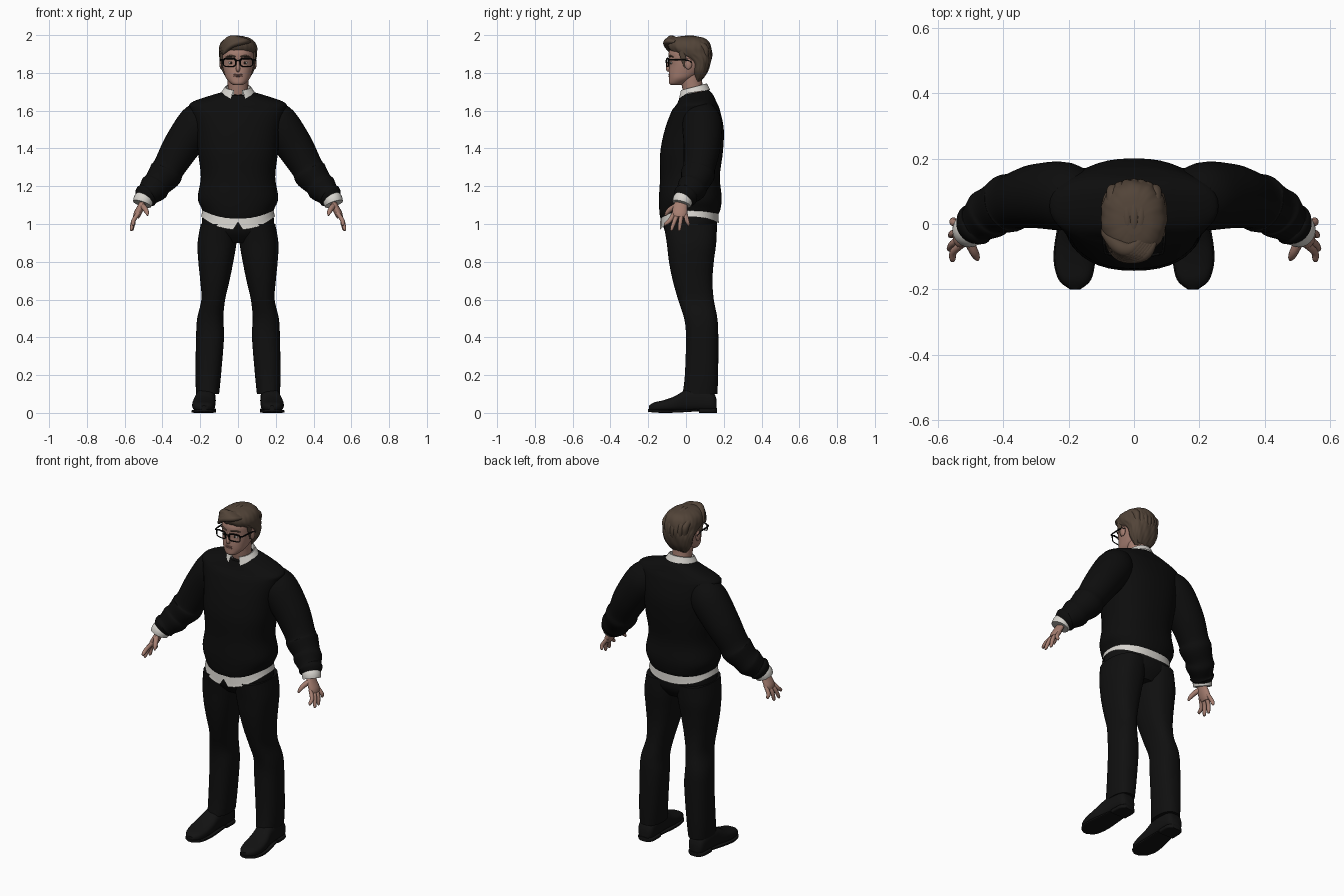
import bpy
import bmesh
from math import sin, cos, pi, tau, radians, copysign
from mathutils import Vector

cube = bpy.data.objects.get("Cube")
if cube:
    bpy.data.objects.remove(cube)


def material(name, r, g, b):
    mat = bpy.data.materials.new(name)
    mat.use_nodes = True
    mat.diffuse_color = (r, g, b, 1)
    shader = mat.node_tree.nodes["Principled BSDF"]
    shader.inputs["Base Color"].default_value = (r, g, b, 1)
    shader.inputs["Roughness"].default_value = 0.8
    return mat


SKIN = material("skin", .38, .21, .165)
LIPS = material("lips", .27, .13, .11)
HAIR = material("brown hair", .085, .058, .04)
WOOL = material("black wool", .004, .004, .004)
CLOTH = material("black trousers", .005, .005, .005)
LEATHER = material("black leather", .006, .006, .006)
SHIRT = material("white shirt", .68, .66, .62)
FRAME = material("black frames", .003, .003, .003)
WHITE = material("eye white", .5, .46, .43)
IRIS = material("dark iris", .02, .014, .01)

parts = []


def loft(name, rings, mat, wrap=True, caps=True, loop=False):
    """Skin a list of equal point rings; loop joins the last ring to the first."""
    bm = bmesh.new()
    rows = [[bm.verts.new(p) for p in ring] for ring in rings]
    pairs = list(zip(rows, rows[1:]))
    if loop:
        pairs.append((rows[-1], rows[0]))
    n = len(rows[0])
    for a, b in pairs:
        for i in range(n if wrap else n - 1):
            j = (i + 1) % n
            bm.faces.new((a[i], a[j], b[j], b[i]))
    if caps and wrap and not loop:
        bm.faces.new(rows[0])
        bm.faces.new(rows[-1])
    bmesh.ops.recalc_face_normals(bm, faces=bm.faces)
    mesh = bpy.data.meshes.new(name)
    bm.to_mesh(mesh)
    bm.free()
    mesh.materials.append(mat)
    obj = bpy.data.objects.new(name, mesh)
    bpy.context.collection.objects.link(obj)
    parts.append(obj)
    return obj


def smooth(rows, steps=5):
    """Catmull-Rom interpolation through tuples of numbers."""
    pts = [rows[0], *rows, rows[-1]]
    out = []
    for a, b, c, d in zip(pts, pts[1:], pts[2:], pts[3:]):
        for k in range(steps):
            t = k / steps
            out.append(tuple(q + t / 2 * (r - p + t * (2*p - 5*q + 4*r - s + t * (3*(q - r) + s - p)))
                             for p, q, r, s in zip(a, b, c, d)))
    return out + [rows[-1]]


def power(c, e):
    return copysign(abs(c) ** (2 / e), c)


def body(name, rows, mat, e=2.3, n=40, shift=None, caps=True):
    """Upright loft from rows of (z, left x, right x, front y, back y)."""
    rings = []
    for z, x0, x1, y0, y1 in smooth(rows):
        ring = []
        for i in range(n):
            a = tau * i / n
            p = Vector(((x0 + x1) / 2 + (x1 - x0) / 2 * power(cos(a), e),
                        (y0 + y1) / 2 + (y1 - y0) / 2 * power(sin(a), e), z))
            ring.append(shift(p, a) if shift else p)
        rings.append(ring)
    return loft(name, rings, mat, caps=caps)


def even(rows):
    return [(z, -w, w, f, b) for z, w, f, b in rows]


def tube(name, rows, mat, flat=1.0, ref=(0, 1, 0), n=16, caps=True):
    """Round loft along rows of (x, y, z, radius)."""
    rows = smooth(rows)
    pts = [Vector(r[:3]) for r in rows]
    rings = []
    for i, (p, row) in enumerate(zip(pts, rows)):
        t = pts[min(i + 1, len(pts) - 1)] - pts[max(i - 1, 0)]
        u = t.cross(Vector(ref)).normalized()
        v = t.cross(u).normalized()
        rings.append([p + row[3] * (u * flat * cos(tau * k / n) + v * sin(tau * k / n)) for k in range(n)])
    return loft(name, rings, mat, caps=caps)


def side(rows, s):
    return [(s * r[0], *r[1:]) for r in rows]


def ball(name, centre, size, mat):
    rings = [[Vector(centre) + Vector((size[0] * sin(b) * cos(a), size[1] * sin(b) * sin(a), size[2] * cos(b)))
              for a in (tau * i / 16 for i in range(16))] for b in (pi * (j + .1) / 10.2 for j in range(11))]
    return loft(name, rings, mat)


# Sweater body: tilted neckline and a hem that dips at the front
def sweater_shift(p, a):
    p.z += max(0, p.z - 1.6) * 2 * (p.y - .045)
    dip = max(0, min(1, (1.13 - p.z) / .065))
    p.z -= dip * (.042 if sin(a) < 0 else .012) * sin(a) ** 2
    return p


body("sweater_body", even([
    (1.065, .186, -.132, .172), (1.085, .194, -.14, .182), (1.14, .213, -.143, .189),
    (1.25, .197, -.137, .179), (1.38, .212, -.136, .195), (1.5, .225, -.112, .2),
    (1.6, .25, -.075, .18), (1.64, .25, -.05, .16), (1.675, .15, -.036, .14),
    (1.695, .075, -.03, .12)]), WOOL, shift=sweater_shift)


# Shirt tail: curved lower edge, notched at the front
def tail_shift(p, a):
    if p.z < 1.06:
        p.z -= (.07 if sin(a) < 0 else .035) * sin(a) ** 2
        if sin(a) < 0 and abs(p.x) < .012:
            p.z += .04
    return p


body("shirt_tail", even([(1.09, .183, -.13, .17), (1.04, .196, -.137, .174)]), SHIRT,
     n=64, shift=tail_shift, caps=False)

# Collar: stand, fold and two front points
collar = []
for w, front, back, low, rise, gap, drop in (
        (.06, -.02, .1, 1.675, .04, 20, 0), (.064, -.026, .105, 1.708, .035, 20, 0),
        (.069, -.031, .112, 1.708, .035, 20, 0), (.088, -.045, .128, 1.685, .025, 26, .022)):
    ring = []
    for i in range(49):
        a = radians(gap - 90 + (360 - 2 * gap) * i / 48)
        tip = max(0, 1 - min(i, 48 - i) / 7)
        ring.append(((w * cos(a)), (front + back) / 2 + (back - front) / 2 * sin(a),
                     low + rise * (1 + sin(a)) / 2 - drop * tip))
    collar.append(ring)
loft("shirt_collar", collar, SHIRT, wrap=False)

# Neck and head
tube("neck", [(0, .05, 1.66, .056), (0, .035, 1.72, .054), (0, .025, 1.8, .058)], SKIN, n=24)
body("head", even([
    (1.735, .022, -.08, -.03), (1.745, .04, -.089, -.005), (1.77, .062, -.09, .04),
    (1.8, .073, -.091, .08), (1.84, .083, -.088, .11), (1.87, .086, -.09, .12),
    (1.91, .086, -.091, .12), (1.95, .076, -.07, .11), (1.98, .04, -.03, .07)]), SKIN, e=2.2)
tube("nose", [(0, -.084, 1.872, .007), (0, -.092, 1.845, .009), (0, -.095, 1.822, .012),
              (0, -.088, 1.81, .008)], SKIN, ref=(1, 0, 0))
for k, z in enumerate((1.791, 1.783)):
    ball(("upper_lip", "lower_lip")[k], (0, -.089, z), (.024, .005, .004), LIPS)

# Trousers
body("trouser_seat", even([(.9, .12, -.06, .12), (.95, .17, -.105, .155), (1, .192, -.122, .165),
                           (1.08, .18, -.125, .165)]), CLOTH)
LEG = [(.1, .1, .222, -.018, .166), (.2, .09, .225, -.006, .17), (.4, .074, .222, 0, .171),
       (.5, .078, .216, -.01, .166), (.6, .068, .194, -.042, .147), (.7, .045, .2, -.07, .14),
       (.8, .025, .21, -.09, .147), (.9, .008, .214, -.102, .16), (1, .003, .197, -.118, .164)]

ARM = [(.16, .075, 1.6, .075), (.212, .085, 1.535, .104), (.3, .085, 1.41, .098),
       (.365, .07, 1.3, .085), (.385, .063, 1.265, .09), (.425, .045, 1.215, .076),
       (.445, .03, 1.19, .079), (.475, .005, 1.158, .063), (.487, -.003, 1.148, .066),
       (.502, -.015, 1.13, .05)]
FINGERS = {"index": (-.062, .555, -.108, .99), "middle": (-.042, .564, -.075, .965),
           "ring": (-.022, .56, -.035, .964), "little": (-.003, .552, .012, .99)}

for s, word in ((1, "left_"), (-1, "right_")):
    body(word + "trouser_leg", [(z, s * a, s * b, f, r) for z, a, b, f, r in LEG], CLOTH, e=2.4)

    # Sleeve, cuff and hand
    tube(word + "sleeve", side(ARM, s), WOOL, n=28)
    tube(word + "cuff", side([(.488, -.005, 1.15, .046), (.5, -.016, 1.128, .053),
                              (.508, -.023, 1.106, .05)], s), SHIRT, n=24)
    tube(word + "palm", side([(.497, -.018, 1.13, .03), (.514, -.03, 1.09, .038),
                              (.532, -.033, 1.055, .04), (.54, -.034, 1.035, .032)], s), SKIN, flat=.5)
    for finger, (y, tx, ty, tz) in FINGERS.items():
        tube(word + finger + "_finger", side([
            (.525, y, 1.06, .011), (.552, (y + ty) / 2, 1.02, .0115),
            (tx, ty, tz + .01, .009), (tx, ty, tz, .003)], s), SKIN, n=10)
    tube(word + "thumb", side([(.51, -.045, 1.1, .015), (.492, -.08, 1.08, .014),
                               (.482, -.1, 1.06, .011), (.478, -.11, 1.045, .004)], s), SKIN, n=10)

    # Shoe: flat-bottomed rings from heel to toe, with sole and heel block
    def shoe_part(name, rows, e):
        rings = []
        for y, x, w, z0, z1 in smooth(rows):
            rings.append([(s * (x + w * power(cos(a), e)), y, (z0 + z1) / 2 + (z1 - z0) / 2 * power(sin(a), e))
                          for a in (tau * i / 28 for i in range(28))])
        loft(word + name, rings, LEATHER)

    shoe_part("shoe", [(.162, .168, .03, .01, .07), (.14, .168, .048, .008, .11), (.06, .17, .052, .008, .13),
                       (0, .174, .053, .008, .122), (-.06, .18, .06, .008, .088), (-.12, .182, .06, .008, .067),
                       (-.17, .181, .046, .009, .055), (-.197, .18, .018, .015, .038)], 2.7)
    shoe_part("sole", [(.06, .17, .05, .008, .02), (-.04, .178, .062, .002, .018), (-.11, .182, .064, 0, .016),
                       (-.17, .181, .05, .002, .018), (-.2, .18, .016, .006, .02)], 5)
    shoe_part("heel", [(.165, .168, .028, 0, .025), (.14, .168, .05, 0, .025), (.07, .17, .052, 0, .025)], 5)

    # Eyes, brows and ears
    ball(word + "eye", (s * .036, -.077, 1.853), (.015, .006, .007), WHITE)
    ball(word + "iris", (s * .036, -.082, 1.853), (.006, .003, .006), IRIS)
    tube(word + "eyebrow", side([(.014, -.09, 1.885, .004), (.04, -.083, 1.89, .005),
                                 (.066, -.067, 1.884, .002)], s), HAIR)
    ball(word + "ear", (s * .089, .012, 1.848), (.009, .02, .03), SKIN)

    # Glasses rim and temple
    rim = []
    for i in range(32):
        a = tau * i / 32
        dx, dz = power(cos(a), 4), power(sin(a), 4)
        c = Vector((s * (.045 + .033 * dx), -.103 + .006 * (1 + dx), 1.855 + .021 * dz))
        out = Vector((s * cos(a), 0, sin(a)))
        r = .0045 if dz > 0 else .003
        rim.append([c + r * (out * cos(tau * k / 8) + Vector((0, sin(tau * k / 8), 0))) for k in range(8)])
    loft(word + "glasses_rim", rim, FRAME, loop=True)
    tube(word + "glasses_temple", side([(.078, -.092, 1.87, .004), (.09, -.08, 1.87, .004),
                                        (.094, 0, 1.868, .004), (.093, .03, 1.855, .003)], s),
         FRAME, ref=(0, 0, 1), n=8)
    tube(word + "sideburn", side([(.088, -.025, 1.915, .016), (.087, -.012, 1.87, .014),
                                  (.085, -.004, 1.825, .004)], s), HAIR, flat=.5)

tube("glasses_bridge", [(-.015, -.102, 1.863, .0035), (0, -.106, 1.866, .0035), (.015, -.102, 1.863, .0035)],
     FRAME, n=8)


# Hair mass with soft combed ridges
def comb(p, a):
    ripple = 1 + .014 * sin(11 * a + 40 * p.z) + .008 * sin(23 * a - 60 * p.z)
    return Vector((p.x * ripple, .02 + (p.y - .02) * ripple, p.z))


body("hair", even([
    (1.755, .045, .05, .076), (1.78, .066, .04, .098), (1.81, .083, .028, .116),
    (1.85, .092, .02, .129), (1.88, .097, -.015, .134), (1.905, .1, -.07, .134),
    (1.935, .1, -.094, .132), (1.965, .087, -.093, .12), (1.985, .06, -.07, .095),
    (1.994, .025, -.03, .05)]), HAIR, e=2.2, n=80, shift=comb)

# Swept fringe locks running from the parting to the right temple
for i in range(6):
    f = i / 5
    tube("fringe_lock_" + str(i + 1), [
        (.062 - .03 * f, -.055 + .02 * f, 1.965 + .012 * f, .01),
        (.03 - .04 * f, -.092 + .016 * f, 1.967 + .013 * f, .021),
        (-.03 - .02 * f, -.098 + .03 * f, 1.95 + .026 * f, .021),
        (-.068 - .022 * f, -.078 + .05 * f, 1.915 + .02 * f, .013),
        (-.08 - .015 * f, -.07 + .055 * f, 1.897 + .01 * f, .003)], HAIR, flat=.8)

# Combed-back locks over the crown and down the back
for i in range(7):
    x = (i - 3) / 3
    tube("crown_lock_" + str(i + 1), [
        (.05 * x, -.06, 1.972 - .012 * x * x, .01), (.062 * x, .02, 1.982 - .02 * x * x, .017),
        (.064 * x, .092, 1.955 - .02 * x * x, .021), (.062 * x, .122 - .02 * x * x, 1.895, .018),
        (.05 * x, .1 - .01 * x * x, 1.82, .012), (.04 * x, .082, 1.765, .003)], HAIR, ref=(1, 0, 0))

# Smooth shading with sharp edges kept
bpy.ops.object.select_all(action="DESELECT")
for obj in parts:
    obj.select_set(True)
bpy.context.view_layer.objects.active = parts[0]
bpy.ops.object.shade_smooth_by_angle(angle=radians(45))
